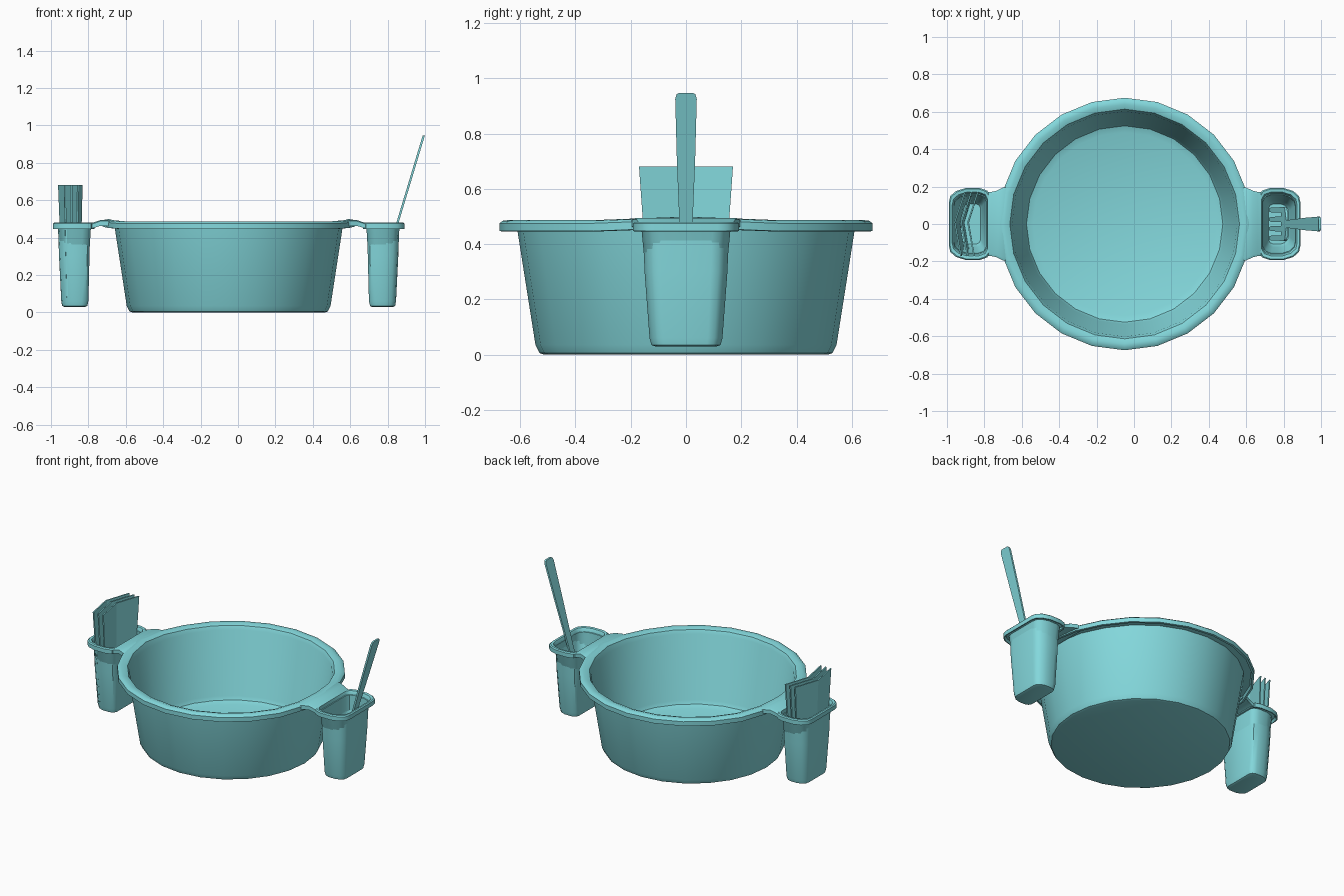
import bpy, bmesh
from math import sin, cos, pi, radians, asin

cube = bpy.data.objects.get("Cube")
if cube:
    bpy.data.objects.remove(cube)

teal = bpy.data.materials.new("teal_plastic")
teal.use_nodes = True
COLOUR = (0.23, 0.69, 0.72, 1)
teal.diffuse_color = COLOUR
teal.node_tree.nodes["Principled BSDF"].inputs["Base Color"].default_value = COLOUR

BOWL_X = -0.05


def loft(name, rings, smooth=40):
    """Skin a run of closed cross-sections and cap both ends."""
    bm = bmesh.new()
    loops = [[bm.verts.new(p) for p in ring] for ring in rings]
    for a, b in zip(loops, loops[1:]):
        n = len(a)
        for i in range(n):
            j = (i + 1) % n
            bm.faces.new((a[i], a[j], b[j], b[i]))
    bm.faces.new(loops[0])
    bm.faces.new(loops[-1])
    bmesh.ops.recalc_face_normals(bm, faces=bm.faces)
    mesh = bpy.data.meshes.new(name)
    bm.to_mesh(mesh)
    bm.free()
    mesh.materials.append(teal)
    ob = bpy.data.objects.new(name, mesh)
    bpy.context.collection.objects.link(ob)
    bpy.ops.object.select_all(action='DESELECT')
    ob.select_set(True)
    bpy.context.view_layer.objects.active = ob
    bpy.ops.object.shade_smooth_by_angle(angle=radians(smooth))
    return ob


# Bowl: radius and height from the underside, round the hooked rim, to the inner floor
bowl_profile = [(0.515, 0), (0.53, 0.005), (0.545, 0.035), (0.612, 0.46),
                (0.655, 0.463), (0.662, 0.445), (0.675, 0.447), (0.675, 0.475),
                (0.664, 0.484), (0.64, 0.487), (0.614, 0.478), (0.602, 0.455),
                (0.537, 0.055), (0.525, 0.033), (0.49, 0.02)]


def bowl_ring(r, z, sides=24):
    ring = []
    for i in range(sides):
        a = 2 * pi * i / sides
        side_angle = asin(min(1, abs(sin(a))))
        # The rim rises a little beside each cup
        lift = 0.012 * max(0, 1 - side_angle / radians(30)) if r > 0.61 else 0
        ring.append((BOWL_X + r * cos(a), r * sin(a), z + lift))
    return ring


loft("bowl", [bowl_ring(r, z) for r, z in bowl_profile])

# Cup outline in unit coordinates, more chamfered on the outer side
half = [(-1, 0), (-1, 0.78), (-0.85, 0.93), (-0.5, 1), (0.2, 1),
        (0.65, 0.92), (0.93, 0.78), (1, 0.6)]
outline = half + [(u, -v) for u, v in reversed(half[1:])]

# Cup levels: height, inner x, outer x, half depth
cup_levels = [(0.03, 0.715, 0.83, 0.112), (0.034, 0.706, 0.84, 0.125),
              (0.06, 0.70, 0.845, 0.132), (0.30, 0.694, 0.857, 0.15),
              (0.455, 0.69, 0.862, 0.156), (0.46, 0.68, 0.877, 0.178),
              (0.446, 0.675, 0.884, 0.186), (0.447, 0.668, 0.89, 0.192),
              (0.474, 0.668, 0.89, 0.192), (0.48, 0.674, 0.884, 0.186),
              (0.478, 0.682, 0.872, 0.17), (0.462, 0.686, 0.864, 0.162),
              (0.07, 0.71, 0.837, 0.124), (0.045, 0.72, 0.825, 0.108)]

# Bridge between rim and cup: x, half width, underside, top
bridge_sections = [(0.568, 0.2, 0.458, 0.484), (0.60, 0.195, 0.463, 0.495),
                   (0.635, 0.178, 0.463, 0.494), (0.66, 0.172, 0.455, 0.485),
                   (0.682, 0.172, 0.449, 0.478)]

for side, s in (("left", 1), ("right", -1)):
    def place(x):
        return BOWL_X + s * (x - BOWL_X)

    loft(side + "_cup", [
        [(place((x0 + x1) / 2 + u * (x1 - x0) / 2), v * d, z) for u, v in outline]
        for z, x0, x1, d in cup_levels])
    loft(side + "_bridge", [
        [(place(x), -w, lo), (place(x), w, lo), (place(x), w, hi - 0.006),
         (place(x), w - 0.015, hi), (place(x), 0.015 - w, hi), (place(x), -w, hi - 0.006)]
        for x, w, lo, hi in bridge_sections])


# Fork leaning outward in the left cup
def fork_strip(name, sections, y=0, t=0.006):
    rings = []
    for z, w in sections:
        x = 0.853 + 0.301 * (z - 0.48)
        rings.append([(x - t, y - w, z), (x + t, y - w, z),
                      (x + t, y + w, z), (x - t, y + w, z)])
    loft(name, rings, 25)


fork_strip("fork_handle", [(0.947, 0.024), (0.942, 0.034), (0.925, 0.039),
                           (0.7, 0.033), (0.48, 0.024), (0.35, 0.02)])
fork_strip("fork_head", [(0.365, 0.03), (0.345, 0.08), (0.33, 0.09), (0.28, 0.09)])
for i in range(4):
    fork_strip(f"fork_tine_{i + 1}", [(0.29, 0.015), (0.1, 0.013), (0.065, 0.007)],
               y=-0.075 + 0.05 * i)


# Folded napkins standing in the right cup, narrowing downward
def napkin_ring(x, y, t=0.004):
    top, low = 0.68, 0.08
    xl, yl = -0.88 + 0.7 * (x + 0.88), 0.75 * y
    return [(x - t, y, top), (x + t, y, top), (xl + t, yl, low), (xl - t, yl, low)]


for i in range(3):
    dx = 0.035 * i
    fold = [(-0.905 + dx, 0.17), (-0.958 + dx, 0.01), (-0.925 + dx, -0.17)]
    loft(f"napkin_{i + 1}", [napkin_ring(x, y) for x, y in fold], 20)
